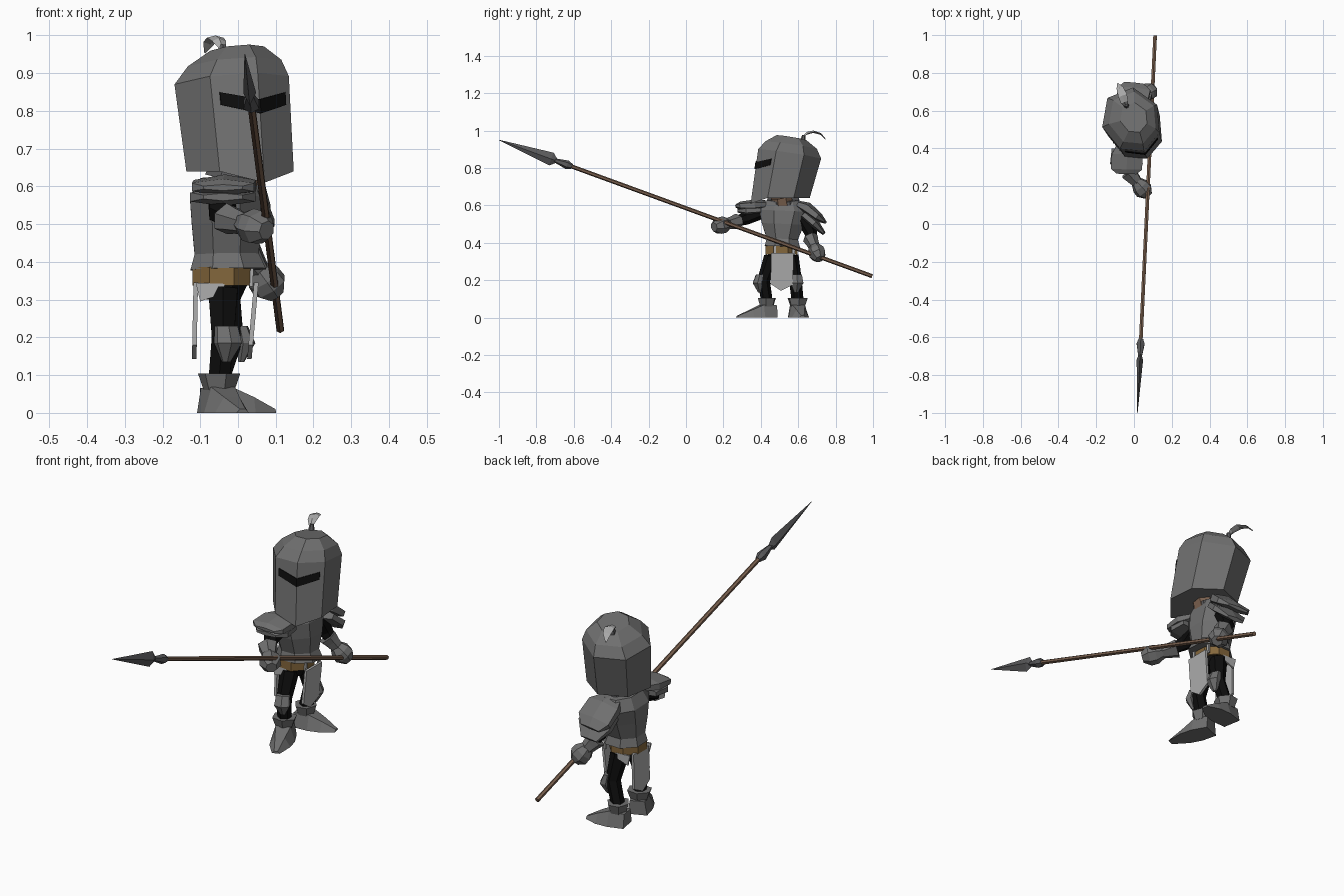
import bpy, bmesh, math
from mathutils import Vector as V

cube = bpy.data.objects.get("Cube")
if cube:
    bpy.data.objects.remove(cube)


def material(name, r, g, b):
    m = bpy.data.materials.new(name)
    m.use_nodes = True
    m.diffuse_color = (r, g, b, 1)
    m.node_tree.nodes["Principled BSDF"].inputs["Base Color"].default_value = (r, g, b, 1)
    return m


steel = material("steel grey", .16, .16, .16)
dark_steel = material("dark steel", .1, .1, .105)
cloth = material("pale cloth", .42, .42, .42)
black = material("black", .004, .004, .004)
leather = material("tan leather", .23, .135, .045)
wood = material("brown wood", .19, .115, .075)


def mesh(name, verts, faces, mat):
    me = bpy.data.meshes.new(name)
    bm = bmesh.new()
    vs = [bm.verts.new(v) for v in verts]
    for f in faces:
        bm.faces.new([vs[i] for i in f])
    bmesh.ops.recalc_face_normals(bm, faces=bm.faces)
    bm.to_mesh(me)
    bm.free()
    me.materials.append(mat)
    ob = bpy.data.objects.new(name, me)
    bpy.context.collection.objects.link(ob)
    return ob


def loft(name, rings, mat):
    """Skin equal rings of points and cap both ends."""
    n = len(rings[0])
    faces = [(k * n + i, k * n + (i + 1) % n, (k + 1) * n + (i + 1) % n, (k + 1) * n + i)
             for k in range(len(rings) - 1) for i in range(n)]
    faces += [tuple(range(n)), tuple(range((len(rings) - 1) * n, len(rings) * n))]
    return mesh(name, [p for r in rings for p in r], faces, mat)


def tube(name, stations, mat, n=6, side=(1, 0, 0), turn=0.5):
    """Loft n-gon sections; each station is (centre, side radius, other radius)."""
    pts = [V(s[0]) for s in stations]
    axis = (pts[-1] - pts[0]).normalized()
    u = V(side)
    u = (u - axis * u.dot(axis)).normalized()
    w = axis.cross(u)
    angles = [2 * math.pi * (i + turn) / n for i in range(n)]
    return loft(name, [[p + u * (s[1] * math.cos(a)) + w * (s[2] * math.sin(a)) for a in angles]
                       for p, s in zip(pts, stations)], mat)


def plate(name, outline, offset, mat):
    return loft(name, [outline, [V(p) + V(offset) for p in outline]], mat)


# Helmet: seven-sided rings turned toward the spear, leaning back
yaw = math.radians(22)
fwd, lat = V((math.sin(yaw), -math.cos(yaw), 0)), V((math.cos(yaw), math.sin(yaw), 0))
half = [(.115, .115), (.16, -.03), (.075, -.165)]
section = [(0, .175)] + half + [(-s, v) for s, v in reversed(half)]


def helm_ring(centre, scale, slope, chin=0):
    return [V(centre) + lat * (s * scale) + fwd * (v * scale)
            + V((0, 0, slope * v - (chin if s == 0 else 0))) for s, v in section]


helm = [helm_ring((.01, .495, .64), .92, 0, .03),
        helm_ring((-.012, .545, .875), .98, .15),
        helm_ring((-.005, .555, .922), .8, .12),
        helm_ring((0, .56, .962), .46, .08)]
loft("helmet", helm, steel)

# Eye slit: two thin plates following the front faces
for tag, corner in (("left", 1), ("right", 6)):
    def on_face(u, t):
        low = helm[0][0].lerp(helm[0][corner], u)
        return low.lerp(helm[1][0].lerp(helm[1][corner], u), t) + fwd * .002
    plate("eye_slit_" + tag, [on_face(0, .63), on_face(.84, .7), on_face(.84, .83), on_face(0, .76)],
          fwd * .004, black)

# Plume on the crown
tube("plume_socket", [((-.04, .625, .94), .016, .016), ((-.04, .63, .975), .009, .009)], dark_steel)
tube("plume", [((-.04, .62, .96), .006, .006), ((-.05, .645, .985), .02, .008),
               ((-.06, .68, .994), .024, .006), ((-.075, .72, .982), .018, .005),
               ((-.087, .745, .955), .003, .003)], cloth, 4, turn=0)

# Neck and torso
tube("neck", [((-.01, .52, .58), .06, .06), ((0, .51, .645), .06, .06)], wood, 8)
tube("collar", [((-.02, .52, .615), .075, .095), ((-.015, .52, .635), .07, .09)], dark_steel, 8)
tube("breastplate", [((-.026, .515, .38), .108, .102), ((-.03, .515, .42), .092, .09),
                     ((-.03, .518, .5), .1, .122), ((-.035, .525, .57), .1, .145),
                     ((-.03, .525, .622), .075, .115)], steel, 8)
tube("hips", [((-.04, .51, .3), .05, .075), ((-.04, .51, .35), .075, .08)], black, 8)
tube("belt", [((-.043, .51, .338), .084, .092), ((-.043, .51, .386), .084, .092)], leather, 8)
for y in (.475, .575):
    tube("belt_loop", [((.035, y, .335), .006, .01), ((.037, y, .385), .006, .01)], cloth, 4)

# Tabard panels, front and back, and the hip corners
drape = [(.455, .345), (.575, .345), (.572, .175), (.508, .143), (.452, .18)]
for name, top, bottom in (("front_tabard", .042, .024), ("back_tabard", -.118, -.122)):
    plate(name, [V((bottom + (top - bottom) * (z - .14) / .2, y, z)) for y, z in drape],
          (.012, 0, 0), cloth)
for y in (.425, .588):
    plate("hip_cloth", [(-.112, y, .345), (-.035, y, .342), (-.04, y, .318), (-.1, y, .295)],
          (0, .008, 0), cloth)

# Pauldrons: two overlapping plates on each shoulder
tube("right_pauldron_upper", [((-.035, .43, .605), .055, .022), ((-.035, .37, .602), .095, .03),
                              ((-.04, .29, .598), .095, .022), ((-.04, .265, .597), .06, .008)], steel, 6)
tube("right_pauldron_lower", [((-.04, .4, .575), .09, .02), ((-.04, .32, .572), .1, .024),
                              ((-.04, .275, .572), .06, .01)], steel, 6)
tube("left_pauldron_upper", [((-.02, .6, .605), .06, .022), ((-.01, .645, .585), .095, .034),
                             ((0, .71, .535), .1, .026), ((0, .745, .51), .06, .008)], steel, 6)
tube("left_pauldron_lower", [((0, .63, .55), .09, .025), ((.01, .69, .5), .1, .026),
                             ((.01, .738, .45), .05, .01)], steel, 6)

# Arms: black sleeves, flared gauntlets and fists
for tag, shoulder, elbow, cuff, fist in (
        ("right", (-.04, .41, .57), (-.045, .32, .53), (-.03, .275, .515), (.055, .175, .49)),
        ("left", (-.01, .62, .54), (.005, .67, .45), (.02, .665, .425), (.085, .705, .335))):
    a, b = V(cuff), V(fist)
    tube(tag + "_arm", [(shoulder, .045, .04), (elbow, .036, .034), (a.lerp(b, .3), .025, .025)], black, 6)
    tube(tag + "_gauntlet", [(a, .048, .042), (a.lerp(b, .25), .04, .035), (a.lerp(b, .6), .03, .028)],
         steel, 6)
    tube(tag + "_fist", [(a.lerp(b, .5), .03, .03), (a.lerp(b, .75), .048, .046),
                         (b, .05, .046), (a.lerp(b, 1.25), .026, .026)], steel, 7)

# Legs, knee guards, boots
for tag, hip, knee, ankle, toe in (
        ("right", (-.04, .46, .33), (-.04, .415, .2), (-.05, .432, .09), (.06, -.15)),
        ("left", (-.035, .56, .33), (-.015, .585, .2), (-.05, .597, .09), (.14, .025))):
    way = V((toe[0], toe[1], 0))
    d = way.normalized()
    across = V((-d.y, d.x, 0))
    tube(tag + "_leg", [(hip, .045, .042), (knee, .034, .034), (ankle, .032, .032)], black, 6)
    # Knee guard as a pointed shield
    k = V(knee) + d * .024
    tube(tag + "_knee", [(k + V((0, 0, .03)), .034, .018), (k + d * .012 - V((0, 0, .015)), .04, .026),
                         (k - V((0, 0, .065)), .012, .008)], steel, 6, across)
    ground = V((ankle[0], ankle[1], 0))
    tube(tag + "_boot_cuff", [(ground + V((0, 0, .06)), .042, .038), (ground + V((0, 0, .105)), .058, .052)],
         steel, 6, across)
    rings = []
    for f, low, high, h in ((-.045, .045, .034, .066), (.03, .055, .034, .068),
                            (.09, .048, .022, .042), (way.length + .008, .018, .008, .01)):
        c = ground + d * f
        rings.append([c - across * low, c + across * low,
                      c + across * high + V((0, 0, h)), c - across * high + V((0, 0, h))])
    loft(tag + "_boot", rings, steel)


# Spear: shaft, socket and diamond blade along one line
def along(y):
    return (.065 + .047 * y, y, .585 - .365 * y)


tube("spear_shaft", [(along(-.68), .011, .011), (along(.995), .011, .011)], wood, 6)
tube("spear_socket", [(along(-.61), .014, .014), (along(-.635), .024, .024), (along(-.71), .009, .009)],
     dark_steel, 6)
tube("spear_blade", [(along(-.69), .008, .01), (along(-.72), .017, .036), (along(-1), .001, .001)],
     dark_steel, 4, turn=0)
